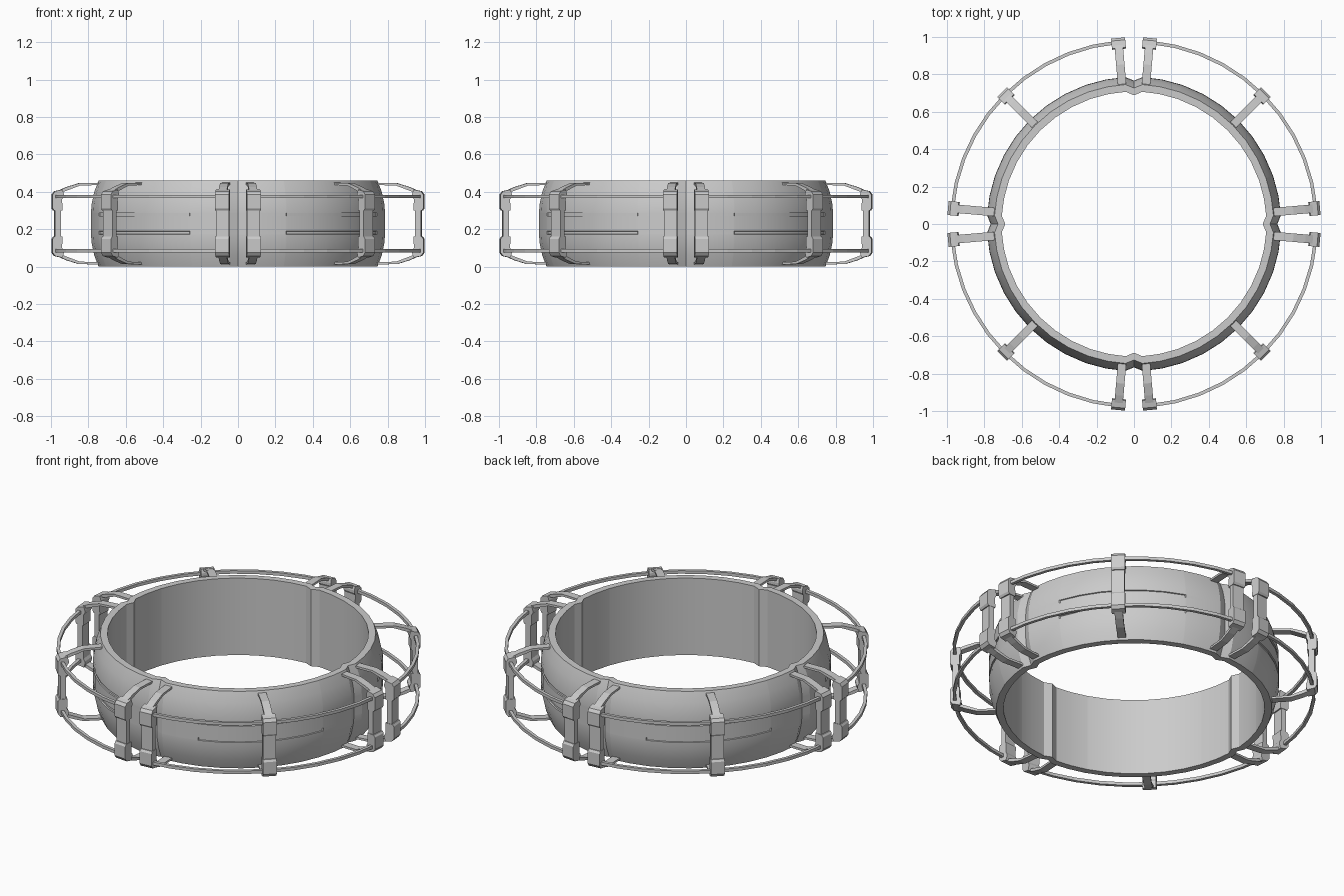
import bpy, bmesh, math
from mathutils import Matrix

if "Cube" in bpy.data.objects:
    bpy.data.objects.remove(bpy.data.objects["Cube"])

MID = 0.23  # mirror height


def make_object(name, bm):
    bmesh.ops.recalc_face_normals(bm, faces=bm.faces)
    me = bpy.data.meshes.new(name)
    bm.to_mesh(me)
    bm.free()
    ob = bpy.data.objects.new(name, me)
    bpy.context.collection.objects.link(ob)
    return ob


def smooth(ob, deg):
    bpy.ops.object.select_all(action='DESELECT')
    bpy.context.view_layer.objects.active = ob
    ob.select_set(True)
    bpy.ops.object.shade_smooth_by_angle(angle=math.radians(deg))


def loft(bm, rings, closed):
    """Skin a list of (x, y, z) section loops."""
    vs = [[bm.verts.new(p) for p in ring] for ring in rings]
    n = len(vs[0])
    for i in range(len(vs) if closed else len(vs) - 1):
        a, b = vs[i], vs[(i + 1) % len(vs)]
        for j in range(n):
            k = (j + 1) % n
            bm.faces.new((a[j], a[k], b[k], b[j]))
    if not closed:
        bm.faces.new(vs[0])
        bm.faces.new(vs[-1])


def polar(r, deg, z):
    a = math.radians(deg)
    return (r * math.cos(a), r * math.sin(a), z)


def prism(bm, outline, width):
    """Extrude an (r, z) outline sideways, centred on y = 0."""
    loft(bm, [[(r, y, z) for r, z in outline] for y in (-width / 2, width / 2)], False)


# main ring: profile of (r, z, groove flag) swept round, pinched at the four seams
half = [(0.787, 0.27, 0), (0.787, 0.272, 1), (0.787, 0.286, 1), (0.787, 0.288, 0),
        (0.785, 0.33, 0), (0.77, 0.40, 0), (0.747, 0.46, 0), (0.708, 0.46, 0)]
profile = half + [(r, 2 * MID - z, g) for r, z, g in reversed(half)]
steps = [(0, 0.02, 0), (3.5, 0, 0), (11, 0, 0), (19, 0, 0), (19.3, 0, 1), (28, 0, 1),
         (36.5, 0, 1), (45, 0, 1), (53.5, 0, 1), (62, 0, 1), (70.7, 0, 1), (71, 0, 0),
         (79, 0, 0), (86.5, 0, 0)]
bm = bmesh.new()
loft(bm, [[polar(r - pinch - 0.006 * g * groove, q * 90 + a, z) for r, z, g in profile]
          for q in range(4) for a, pinch, groove in steps], True)
smooth(make_object("ring_band", bm), 20)

# cage brackets: arms, corner blocks and a thinner post, mirrored about mid height
arm = [(0.735, 0.437), (0.85, 0.433), (0.965, 0.39), (0.975, 0.402),
       (0.92, 0.426), (0.855, 0.446), (0.735, 0.449)]
block = [(0.945, 0.30), (0.99, 0.30), (0.998, 0.312), (0.998, 0.385),
         (0.985, 0.403), (0.945, 0.412), (0.938, 0.39), (0.938, 0.375), (0.947, 0.36)]
post = [(0.953, 0.14), (0.984, 0.14), (0.984, 0.32), (0.953, 0.32)]


def bracket(deg):
    bm = bmesh.new()
    for outline, width in ((arm, 0.045), (block, 0.075)):
        prism(bm, outline, width)
        prism(bm, [(r, 2 * MID - z) for r, z in outline], width)
    prism(bm, post, 0.07)
    bm.transform(Matrix.Rotation(math.radians(deg), 4, 'Z'))
    make_object("cage_bracket", bm)


def wire(start, z):
    """Thin rail through one quarter of the cage."""
    t, r = 0.009, 0.975
    section = [(r - t, z - t), (r + t, z - t), (r + t, z + t), (r - t, z + t)]
    bm = bmesh.new()
    loft(bm, [[polar(a, start + 5 + 8 * i, b) for a, b in section] for i in range(11)], False)
    make_object("cage_wire", bm)


for q in range(4):
    for off in (4.9, 45, 85.1):
        bracket(q * 90 + off)
    for z in (0.375, 2 * MID - 0.375):
        wire(q * 90, z)
